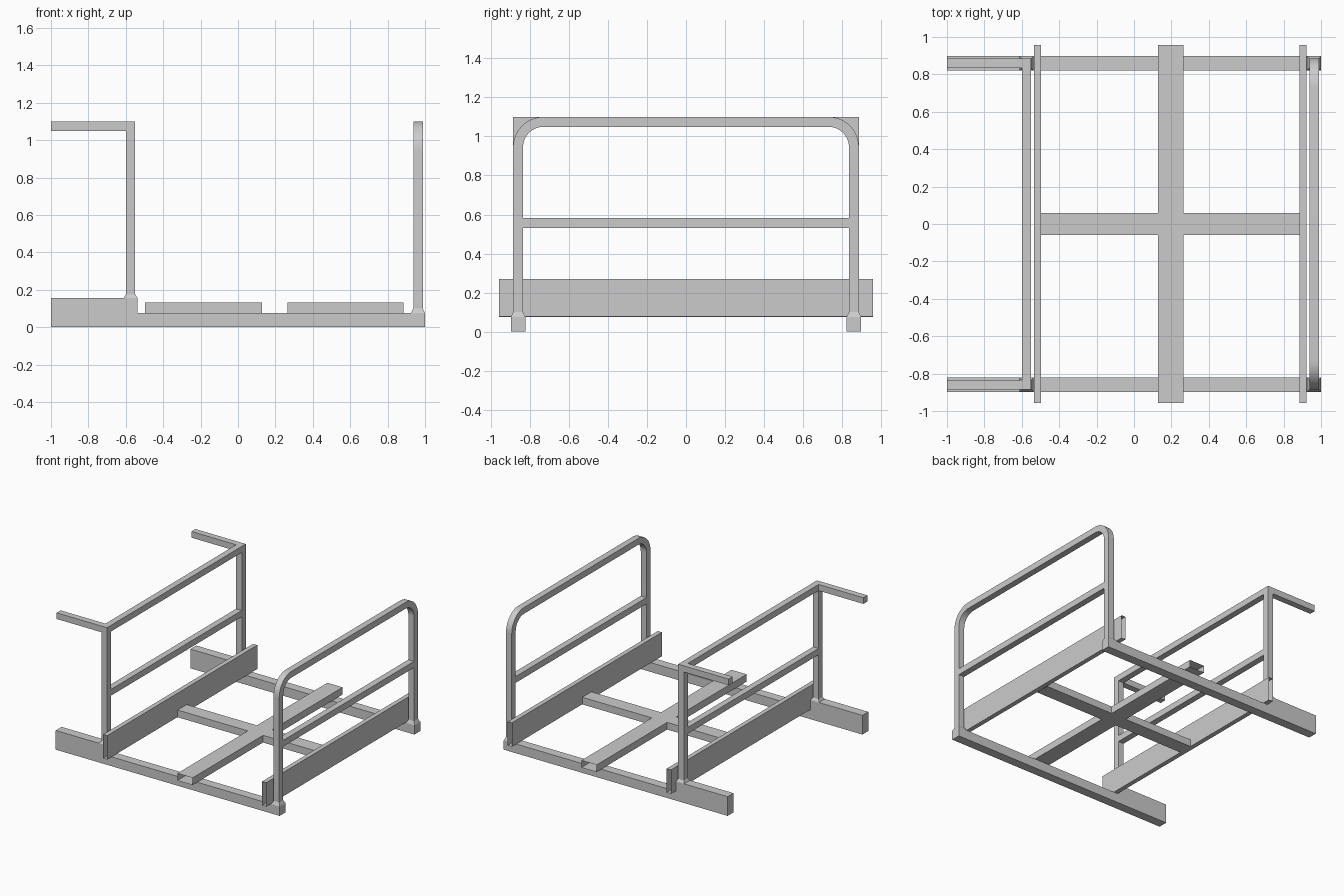
import bpy, bmesh, math

if "Cube" in bpy.data.objects:
    bpy.data.objects.remove(bpy.data.objects["Cube"])


def finish(name, bm, mirror=False):
    """Turn a bmesh into an object, optionally mirrored across y = 0."""
    bmesh.ops.recalc_face_normals(bm, faces=bm.faces)
    me = bpy.data.meshes.new(name)
    bm.to_mesh(me)
    bm.free()
    ob = bpy.data.objects.new(name, me)
    bpy.context.collection.objects.link(ob)
    if mirror:
        mod = ob.modifiers.new("Mirror", 'MIRROR')
        mod.use_axis = (False, True, False)
    return ob


def box(name, x, y, z, mirror=False, open_axis=None, top_inset=0.0):
    """Box from (min, max) ranges; open_axis drops both end caps,
    top_inset narrows the top into a taper."""
    bm = bmesh.new()
    v = {}
    for i in (0, 1):
        for j in (0, 1):
            for k in (0, 1):
                d = top_inset * k
                v[i, j, k] = bm.verts.new((x[i] + d * (1 - 2 * i),
                                           y[j] + d * (1 - 2 * j), z[k]))
    ring = ((0, 0), (1, 0), (1, 1), (0, 1))
    for axis in range(3):
        if axis == open_axis:
            continue
        for e in (0, 1):
            keys = [list(r) for r in ring]
            for key in keys:
                key.insert(axis, e)
            bm.faces.new([v[tuple(key)] for key in keys])
    return finish(name, bm, mirror)


RAIL_Y = (0.822, 0.897)   # base rail width
POST_Y = (0.834, 0.885)   # upright width
LEFT_X = (-0.60, -0.55)
RIGHT_X = (0.937, 0.988)

# Base rails: stepped side profile extruded across y
bm = bmesh.new()
profile = [(-1, 0), (1, 0), (1, 0.075), (-0.537, 0.075),
           (-0.537, 0.155), (-1, 0.155)]
face = bm.faces.new([bm.verts.new((x, RAIL_Y[0], z)) for x, z in profile])
ext = bmesh.ops.extrude_face_region(bm, geom=[face])
bmesh.ops.translate(bm, vec=(0, RAIL_Y[1] - RAIL_Y[0], 0),
                    verts=[g for g in ext["geom"]
                           if isinstance(g, bmesh.types.BMVert)])
finish("base_rails", bm, mirror=True)

# Tapered collars at the feet of the uprights
box("left_collars", (-0.612, -0.537), RAIL_Y, (0.155, 0.175), True, None, 0.012)
box("right_collars", (0.925, 1.0), RAIL_Y, (0.075, 0.1), True, None, 0.012)

# Open-ended cross planks and centre bars
SPAN = (-0.957, 0.957)
box("left_plank", (-0.535, -0.498), SPAN, (0.077, 0.27), open_axis=1)
box("right_plank", (0.885, 0.922), SPAN, (0.077, 0.27), open_axis=1)
box("centre_cross_bar", (0.128, 0.264), SPAN, (0.075, 0.133), open_axis=1)
for name, xs in (("left_centre_bar", (-0.498, 0.128)),
                 ("right_centre_bar", (0.264, 0.885))):
    box(name, xs, (-0.058, 0.058), (0.075, 0.133), open_axis=0)

# Square left frame with arms pointing outwards
TOP_Z = (1.05, 1.10)
INNER = (-POST_Y[0], POST_Y[0])
box("left_posts", LEFT_X, POST_Y, (0.155, 1.10), True)
box("left_arms", (-1.0, LEFT_X[0]), POST_Y, TOP_Z, True)
box("left_top_rail", LEFT_X, INNER, TOP_Z, open_axis=1)

# Middle rails of both frames
for name, xs in (("left_middle_rail", LEFT_X), ("right_middle_rail", RIGHT_X)):
    box(name, xs, INNER, (0.532, 0.583), open_axis=1)

# Right hoop: square section swept along a path with rounded corners
R_OUT, R_IN, SEGS = 0.155, 0.104, 12
cy, cz = POST_Y[1] - R_OUT, 1.10 - R_OUT
path = [(cy, 0.075 - cz, 0.0)]
path += [(cy, 0, math.pi / 2 * i / SEGS) for i in range(SEGS + 1)]
path += [(-cy, 0, math.pi / 2 * (1 + i / SEGS)) for i in range(SEGS + 1)]
path += [(-cy, 0.075 - cz, math.pi)]
bm = bmesh.new()
rings = []
for y, dz, a in path:
    rings.append([bm.verts.new((x, y + r * math.cos(a), cz + dz + r * math.sin(a)))
                  for x, r in ((RIGHT_X[0], R_IN), (RIGHT_X[1], R_IN),
                               (RIGHT_X[1], R_OUT), (RIGHT_X[0], R_OUT))])
for a, b in zip(rings, rings[1:]):
    for i in range(4):
        j = (i + 1) % 4
        bm.faces.new((a[i], a[j], b[j], b[i]))
hoop = finish("right_hoop", bm)
bpy.context.view_layer.objects.active = hoop
hoop.select_set(True)
bpy.ops.object.shade_smooth_by_angle(angle=math.radians(30))
